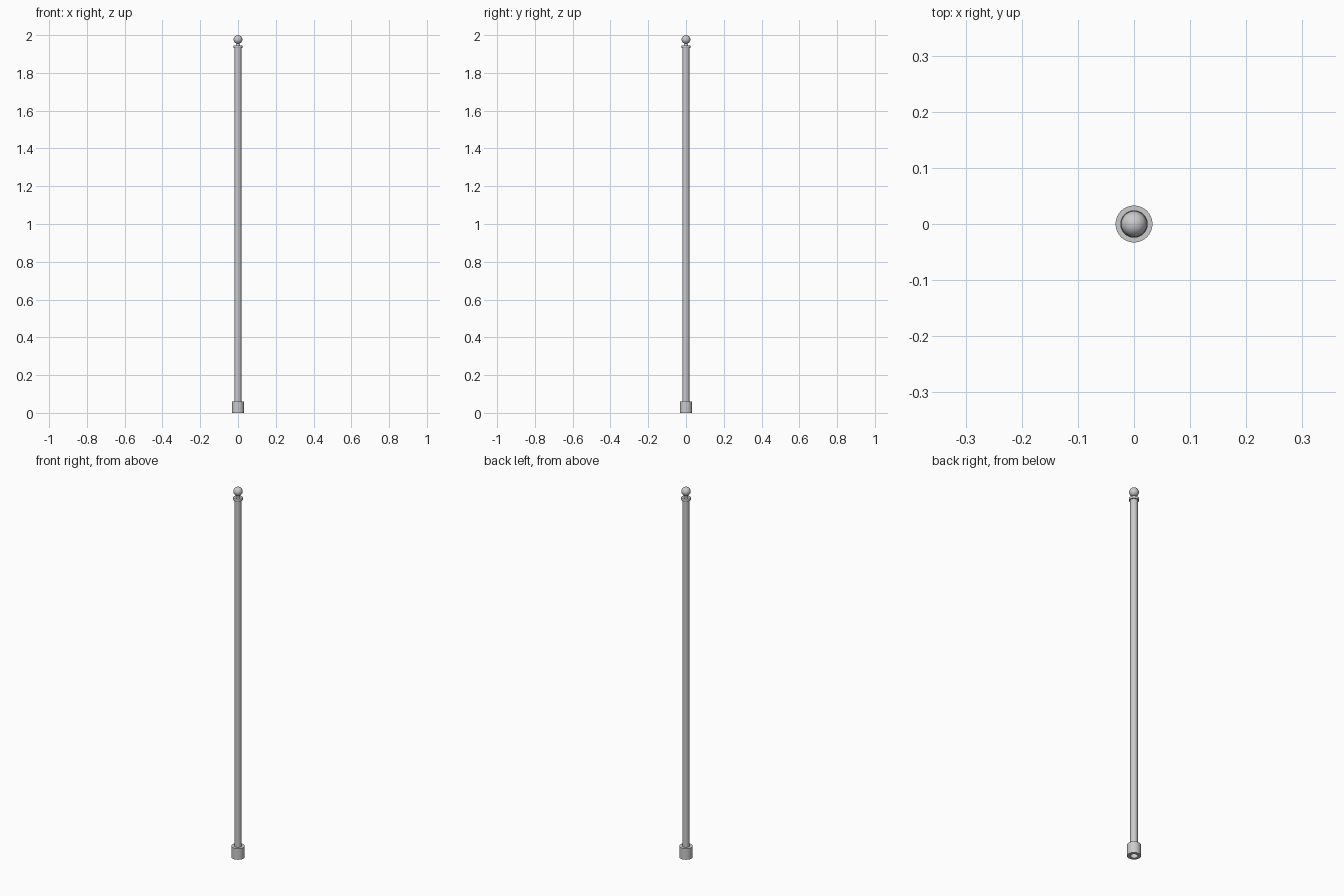
import bpy, bmesh, math

if "Cube" in bpy.data.objects:
    bpy.data.objects.remove(bpy.data.objects["Cube"])

SIDES = 32


def lathe(name, profile, closed=False):
    """Revolve (radius, z) points around the z axis."""
    bm = bmesh.new()
    verts = [bm.verts.new((r, 0, z)) for r, z in profile]
    pairs = list(zip(verts, verts[1:]))
    if closed:
        pairs.append((verts[-1], verts[0]))
    edges = [bm.edges.new(p) for p in pairs]
    bmesh.ops.spin(bm, geom=verts + edges, cent=(0, 0, 0), axis=(0, 0, 1),
                   angle=math.tau, steps=SIDES, use_duplicate=False)
    bmesh.ops.remove_doubles(bm, verts=bm.verts, dist=0.00005)
    bmesh.ops.recalc_face_normals(bm, faces=bm.faces)
    mesh = bpy.data.meshes.new(name)
    bm.to_mesh(mesh)
    bm.free()
    obj = bpy.data.objects.new(name, mesh)
    bpy.context.collection.objects.link(obj)
    smooth(obj)
    return obj


def smooth(obj):
    bpy.ops.object.select_all(action='DESELECT')
    obj.select_set(True)
    bpy.context.view_layer.objects.active = obj
    bpy.ops.object.shade_smooth_by_angle(angle=math.radians(35))


# Base socket, open underneath
lathe("base_socket", [(0.018, 0), (0.033, 0), (0.033, 0.06), (0.018, 0.06)], closed=True)

# Long pole, set into the socket
lathe("pole", [(0, 0.02), (0.018, 0.02), (0.018, 1.935), (0, 1.935)])

# Collar disc at the top of the pole
lathe("collar", [(0, 1.932), (0.0235, 1.932), (0.0245, 1.934), (0.0245, 1.943),
                 (0.0235, 1.945), (0, 1.945)])

# Short neck under the ball
lathe("neck", [(0, 1.944), (0.011, 1.944), (0.009, 1.952), (0.009, 1.962), (0, 1.962)])

# Ball finial
bpy.ops.mesh.primitive_uv_sphere_add(segments=SIDES, ring_count=16, radius=0.023,
                                     location=(0, 0, 1.977))
ball = bpy.context.object
ball.name = "ball_finial"
smooth(ball)
